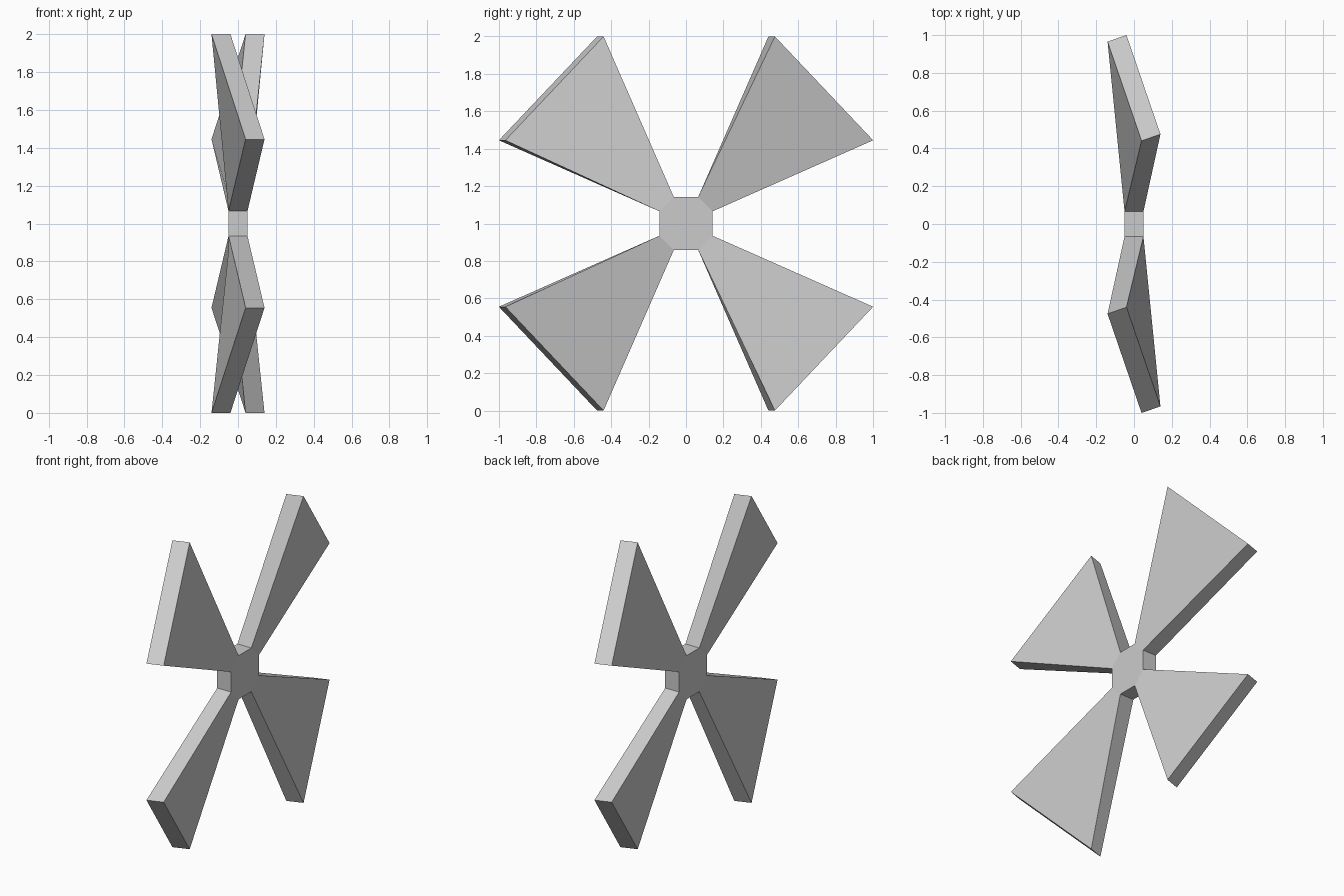
import bpy, bmesh
from math import copysign

if "Cube" in bpy.data.objects:
    bpy.data.objects.remove(bpy.data.objects["Cube"])

HALF = 0.05            # half thickness along x
WIDE, NARROW = 0.1425, 0.0655
HUB_Z = 1.0

# Hub: an octagonal plate lying in the YZ plane
profile = [(WIDE, NARROW), (NARROW, WIDE), (-NARROW, WIDE), (-WIDE, NARROW),
           (-WIDE, -NARROW), (-NARROW, -WIDE), (NARROW, -WIDE), (WIDE, -NARROW)]
bm = bmesh.new()
back = [bm.verts.new((-HALF, y, z)) for y, z in profile]
front = [bm.verts.new((HALF, y, z)) for y, z in profile]
bm.faces.new(front)
bm.faces.new(back[::-1])
sides = [bm.faces.new((back[i], back[(i + 1) % 8], front[(i + 1) % 8], front[i]))
         for i in range(8)]

# Blades: extrude the four diagonal sides and twist their flared tips
tips = bmesh.ops.extrude_discrete_faces(bm, faces=sides[0::2])["faces"]
for tip in tips:
    for v in tip.verts:
        sx, sy, sz = (copysign(1, c) for c in v.co)
        if abs(v.co.y) > abs(v.co.z):      # corner furthest out sideways
            x, y, z = -0.09 * sy, 0.983 * sy, 0.445 * sz
        else:                              # corner furthest up or down
            x, y, z = 0.09 * sy, 0.458 * sy, 1.0 * sz
        v.co = (x + 0.05 * sx, y + 0.0175 * sx, z)

bmesh.ops.recalc_face_normals(bm, faces=bm.faces[:])
mesh = bpy.data.meshes.new("fan_rotor")
bm.to_mesh(mesh)
bm.free()
rotor = bpy.data.objects.new("fan_rotor", mesh)
rotor.location.z = HUB_Z
bpy.context.collection.objects.link(rotor)
